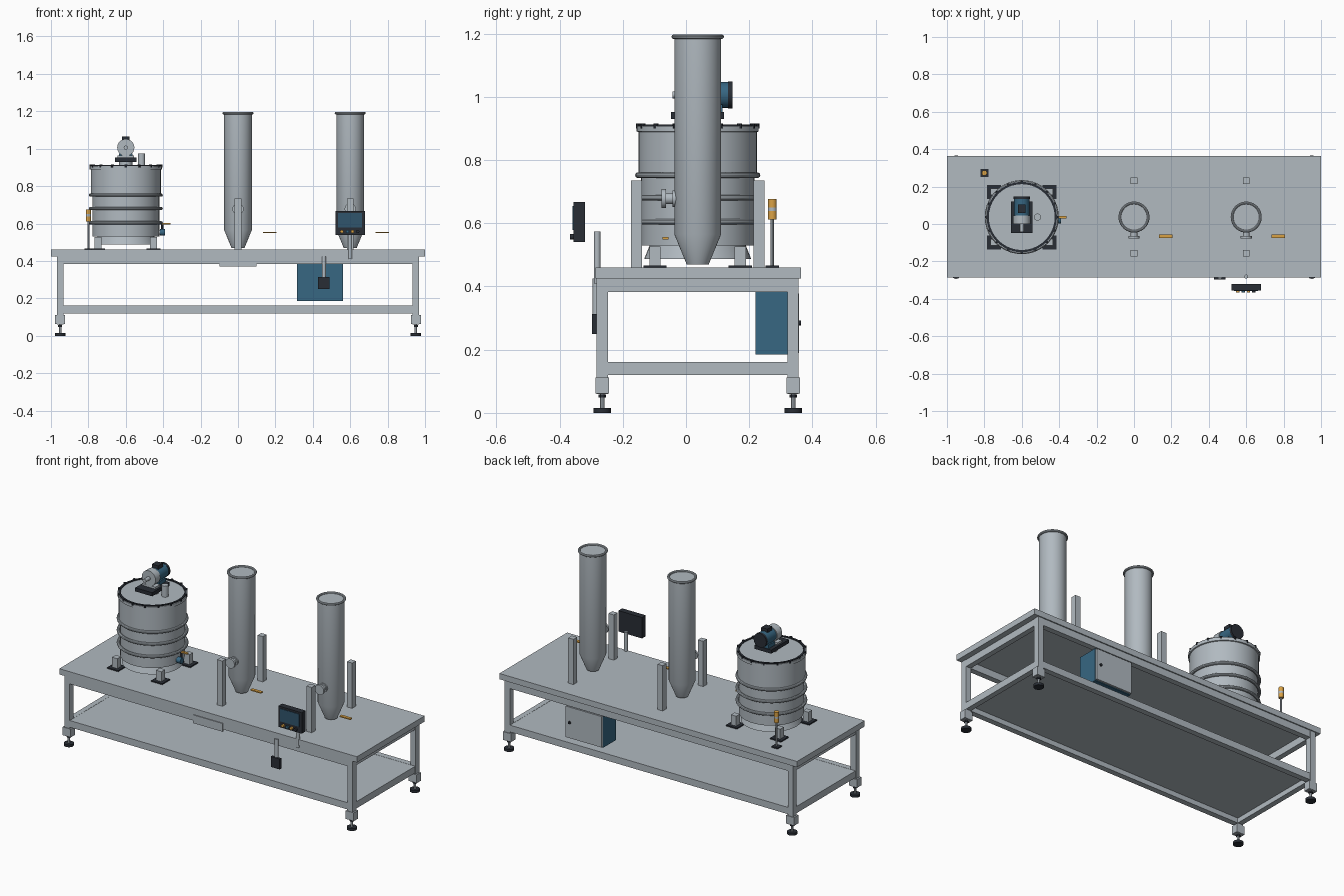
import bpy, bmesh, math
from mathutils import Vector, Matrix

if "Cube" in bpy.data.objects:
    bpy.data.objects.remove(bpy.data.objects["Cube"])


def mat(name, rgb):
    m = bpy.data.materials.new(name)
    m.diffuse_color = (*rgb, 1)
    m.use_nodes = True
    m.node_tree.nodes["Principled BSDF"].inputs["Base Color"].default_value = m.diffuse_color
    return m


STEEL = mat("steel grey", (0.44, 0.49, 0.53))
DARK = mat("dark rubber", (0.022, 0.027, 0.036))
BLUE = mat("machine blue", (0.038, 0.135, 0.225))
ORANGE = mat("orange", (0.70, 0.36, 0.06))
SCREEN = mat("screen blue", (0.03, 0.09, 0.15))


def finish(name, bm, m, smooth=True):
    bmesh.ops.recalc_face_normals(bm, faces=bm.faces)
    me = bpy.data.meshes.new(name)
    bm.to_mesh(me)
    bm.free()
    me.materials.append(m)
    if smooth:
        for p in me.polygons:
            p.use_smooth = True
        me.set_sharp_from_angle(angle=math.radians(30))
    ob = bpy.data.objects.new(name, me)
    bpy.context.collection.objects.link(ob)
    return ob


def box(name, x, y, z, m=STEEL):
    """Box from (min, max) ranges."""
    bm = bmesh.new()
    bmesh.ops.create_cube(bm, size=1)
    for v in bm.verts:
        v.co = Vector([(r[0] + r[1]) / 2 + c * (r[1] - r[0]) for r, c in zip((x, y, z), v.co)])
    return finish(name, bm, m, False)


def post(name, x, y, half, z, m=STEEL):
    return box(name, (x - half, x + half), (y - half, y + half), z, m)


def lathe(name, profile, at, m=STEEL, n=40):
    """Spin a closed-to-axis (radius, height) profile around a vertical axis."""
    bm = bmesh.new()
    vs = [bm.verts.new((r, 0, z)) for r, z in profile]
    es = [bm.edges.new(p) for p in zip(vs, vs[1:])]
    bmesh.ops.spin(bm, geom=vs + es, cent=(0, 0, 0), axis=(0, 0, 1), angle=math.tau, steps=n)
    bmesh.ops.remove_doubles(bm, verts=bm.verts, dist=1e-5)
    bmesh.ops.translate(bm, verts=bm.verts, vec=at)
    return finish(name, bm, m)


def rod(name, a, b, r, m=STEEL, n=24):
    """Cylinder between two points."""
    a, b = Vector(a), Vector(b)
    rot = Vector((0, 0, 1)).rotation_difference(b - a).to_matrix().to_4x4()
    bm = bmesh.new()
    bmesh.ops.create_cone(bm, cap_ends=True, segments=n, radius1=r, radius2=r,
                          depth=(b - a).length, matrix=Matrix.Translation((a + b) / 2) @ rot)
    return finish(name, bm, m)


def ring(name, at, major, minor, m=STEEL):
    """Torus around a vertical axis."""
    pts = [(major + minor * math.cos(math.tau * i / 10), minor * math.sin(math.tau * i / 10))
           for i in range(11)]
    return lathe(name, pts, at, m)


# Table: top, shelf, rails, legs and levelling feet
YC = 0.037
box("table_top", (-1, 1), (-0.287, 0.363), (0.425, 0.46))
box("lower_shelf", (-0.95, 0.95), (-0.265, 0.337), (0.15, 0.16))
for level, z in (("upper", (0.383, 0.425)), ("lower", (0.12, 0.161))):
    for s in (-1, 1):
        yc, xc = YC + s * 0.302, s * 0.95
        box(level + "_long_rail", (-0.935, 0.935), (yc - 0.017, yc + 0.017), z)
        box(level + "_end_rail", (xc - 0.016, xc + 0.016), (-0.25, 0.322), z)
for sx in (-1, 1):
    for sy in (-1, 1):
        x, y = sx * 0.951, YC + sy * 0.302
        post("table_leg", x, y, 0.0175, (0.06, 0.425))
        box("leg_bracket", (x - 0.027, x + 0.027), (y - 0.021, y + 0.021), (0.062, 0.112))
        rod("foot_stem", (x, y, 0.01), (x, y, 0.065), 0.007, n=12)
        rod("foot_nut", (x, y, 0.048), (x, y, 0.058), 0.012, DARK, 6)
        rod("foot_pad", (x, y, 0), (x, y, 0.015), 0.028, DARK)

# Mixing tank with lid rim, hoops and legs
TX = -0.6
T = (TX, YC, 0)
lathe("tank_body", [(0, 0.487), (0.169, 0.487), (0.152, 0.53), (0.179, 0.53), (0.179, 0.75),
                    (0.187, 0.755), (0.187, 0.888), (0.193, 0.89), (0.193, 0.908), (0, 0.908)], T, n=48)
for z in (0.752, 0.68, 0.604):
    ring("tank_hoop", (TX, YC, z), 0.189, 0.009)
lathe("lid_gasket", [(0.176, 0.905), (0.188, 0.905), (0.188, 0.913), (0.176, 0.913), (0.176, 0.905)], T, DARK)
for i in range(16):
    a = math.tau * i / 16
    px, py = TX + 0.187 * math.cos(a), YC + 0.187 * math.sin(a)
    rod("lid_clamp", (px, py, 0.9), (px, py, 0.916), 0.008, DARK, 8)
for sx in (-1, 1):
    for sy in (-1, 1):
        x, y = TX + sx * 0.148, YC + sy * 0.135
        post("tank_leg", x, y, 0.018, (0.465, 0.527))
        post("tank_leg_pad", x, y, 0.037, (0.46, 0.467), DARK)
rod("lid_pipe", (-0.516, YC, 0.905), (-0.516, YC, 0.975), 0.019)

# Tank outlet valve
rod("outlet_pipe", (-0.43, 0.02, 0.553), (-0.405, 0.02, 0.553), 0.012)
rod("outlet_valve", (-0.418, 0.02, 0.553), (-0.39, 0.02, 0.553), 0.018, BLUE)
rod("valve_stem", (-0.405, YC, 0.553), (-0.405, YC, 0.598), 0.006, DARK, 12)
box("valve_handle", (-0.405, -0.362), (YC - 0.007, YC + 0.007), (0.594, 0.602), ORANGE)

# Mixer motor, lying along y
MZ = 1.006
rod("mixer_neck", (TX, YC, 0.9), (TX, YC, 0.935), 0.035)
box("motor_base", (-0.657, -0.543), (-0.048, 0.12), (0.93, 0.952), DARK)
box("gearbox_foot", (-0.645, -0.555), (0, 0.045), (0.952, 0.964))
rod("gearbox", (TX, 0, MZ), (TX, 0.046, MZ), 0.046)
rod("motor_shaft", (TX, -0.042, MZ), (TX, 0.01, MZ), 0.011)
rod("motor_body", (TX, 0.046, MZ), (TX, 0.137, MZ), 0.041, BLUE)
rod("motor_fan_cover", (TX, 0.133, MZ), (TX, 0.147, MZ), 0.043, DARK)
box("motor_feet", (-0.635, -0.565), (0.055, 0.115), (0.95, 0.975), BLUE)
box("terminal_box", (-0.621, -0.579), (0.06, 0.105), (1.035, 1.064), DARK)

# Two hoppers, each with side port, support posts and slide handle
for hx in (0.0, 0.6):
    H = (hx, YC, 0)
    lathe("hopper", [(0, 0.47), (0.035, 0.47), (0.074, 0.565), (0.074, 1.188), (0, 1.188)], H)
    ring("hopper_rim", (hx, YC, 1.19), 0.076, 0.007)
    rod("port_pipe", (hx, -0.02, 0.678), (hx, -0.068, 0.678), 0.018)
    rod("port_collar", (hx, -0.03, 0.678), (hx, -0.042, 0.678), 0.026)
    rod("port_flange", (hx, -0.064, 0.678), (hx, -0.077, 0.678), 0.03)
    for s in (-1, 1):
        post("hopper_support", hx, YC + s * 0.194, 0.0175, (0.46, 0.735))
    box("slide_handle", (hx + 0.135, hx + 0.206), (-0.074, -0.055), (0.549, 0.556), ORANGE)

# Operator panel on its post
rod("panel_post", (0.6, -0.281, 0.41), (0.6, -0.281, 0.574), 0.0105)
box("panel_housing", (0.52, 0.678), (-0.356, -0.32), (0.54, 0.667), DARK)
box("panel_screen", (0.535, 0.663), (-0.359, -0.355), (0.578, 0.655), SCREEN)
for bx, m in ((0.555, ORANGE), (0.585, BLUE), (0.612, ORANGE), (0.64, DARK)):
    rod("panel_button", (bx, -0.355, 0.557), (bx, -0.367, 0.557), 0.009, m, 16)

# Hanging switch box and front plate
rod("switch_post", (0.459, -0.284, 0.31), (0.459, -0.284, 0.425), 0.011)
box("switch_box", (0.429, 0.489), (-0.298, -0.282), (0.25, 0.313), DARK)
box("front_plate", (-0.1, 0.098), (-0.287, -0.28), (0.37, 0.42))

# Control cabinet under the table, door facing back
box("cabinet", (0.315, 0.561), (0.22, 0.345), (0.185, 0.383), BLUE)
box("cabinet_door", (0.317, 0.559), (0.345, 0.357), (0.19, 0.378))
rod("door_knob", (0.532, 0.355, 0.285), (0.532, 0.364, 0.285), 0.008, DARK, 16)

# Signal light
SX, SY = -0.8, 0.273
post("signal_base", SX, SY, 0.021, (0.46, 0.467), DARK)
rod("signal_pole", (SX, SY, 0.465), (SX, SY, 0.615), 0.005, n=12)
for name, z0, z1, m in (("signal_lower", 0.612, 0.638, ORANGE), ("signal_band", 0.636, 0.65, STEEL),
                        ("signal_upper", 0.648, 0.676, ORANGE)):
    rod(name, (SX, SY, z0), (SX, SY, z1), 0.014, m)
